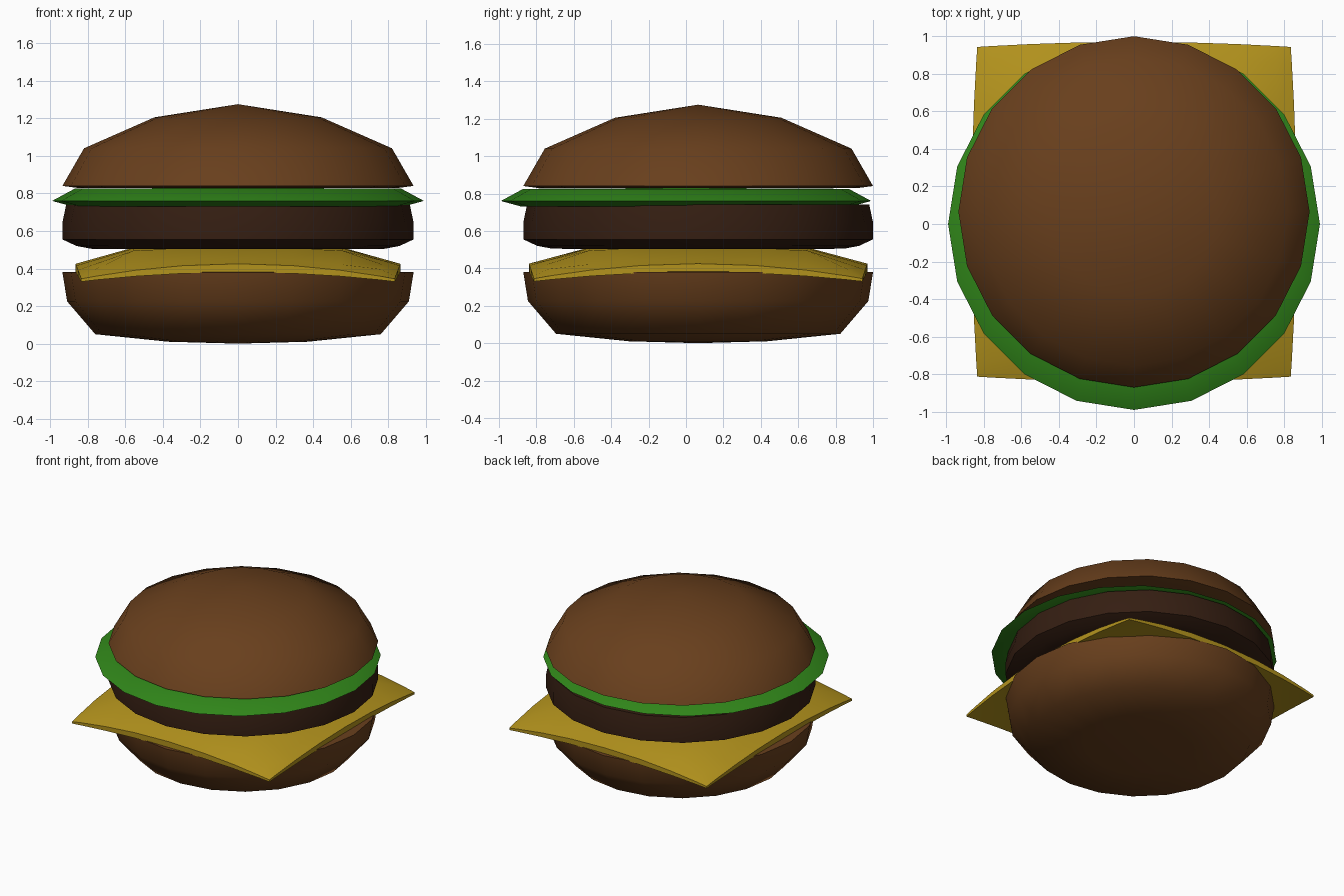
import bpy, bmesh, math

if "Cube" in bpy.data.objects:
    bpy.data.objects.remove(bpy.data.objects["Cube"])

SIDES = 20
OFFSET_Y = 0.065   # buns, patty and cheese sit slightly behind the lettuce


def material(name, rgb):
    m = bpy.data.materials.new(name)
    m.diffuse_color = (*rgb, 1)
    m.use_nodes = True
    m.node_tree.nodes["Principled BSDF"].inputs["Base Color"].default_value = m.diffuse_color
    return m


def finish(name, bm, mat):
    bmesh.ops.recalc_face_normals(bm, faces=bm.faces)
    me = bpy.data.meshes.new(name)
    bm.to_mesh(me)
    bm.free()
    ob = bpy.data.objects.new(name, me)
    bpy.context.collection.objects.link(ob)
    me.materials.append(mat)
    bpy.ops.object.select_all(action='DESELECT')
    ob.select_set(True)
    bpy.context.view_layer.objects.active = ob
    bpy.ops.object.shade_smooth_by_angle(angle=math.radians(50))
    return ob


def lathe(name, profile, mat, cy=OFFSET_Y):
    """Turn (radius, z) points, bottom to top, starting and ending on the axis."""
    bm = bmesh.new()
    rings = []
    for r, z in profile:
        n = SIDES if r > 0 else 1
        rings.append([bm.verts.new((r * math.cos(math.tau * i / SIDES),
                                    cy + r * math.sin(math.tau * i / SIDES), z))
                      for i in range(n)])
    for a, b in zip(rings, rings[1:]):
        for i in range(SIDES):
            j = (i + 1) % SIDES
            quad = [a[i % len(a)], a[j % len(a)], b[j % len(b)], b[i % len(b)]]
            bm.faces.new(list(dict.fromkeys(quad)))
    return finish(name, bm, mat)


bread = material("bread", (0.14, 0.05, 0.012))
meat = material("meat", (0.035, 0.013, 0.006))
green = material("green", (0.03, 0.24, 0.01))
yellow = material("yellow", (0.45, 0.29, 0.012))

# Round layers
lathe("bottom_bun", [(0, 0), (0.37, 0.01), (0.76, 0.05), (0.91, 0.225),
                     (0.935, 0.38), (0.80, 0.385), (0, 0.385)], bread)
lathe("patty", [(0, 0.50), (0.78, 0.505), (0.86, 0.52), (0.935, 0.555),
                (0.935, 0.645), (0.915, 0.74), (0, 0.74)], meat)
lathe("lettuce", [(0, 0.73), (0.88, 0.73), (0.99, 0.76), (0.87, 0.825),
                  (0, 0.83)], green, cy=0)
lathe("top_bun", [(0, 0.83), (0.86, 0.83), (0.935, 0.84), (0.82, 1.04),
                  (0.445, 1.205), (0, 1.275)], bread)

# Cheese slice: square slab, thin at the rim, with drooping corners
STEPS = [-1, -0.9, -0.65, -0.35, 0, 0.35, 0.65, 0.9, 1]


def cheese_point(u, v, top):
    rim = max(abs(u), abs(v))
    droop = min(abs(u), abs(v)) ** 2 * rim ** 2
    x = 0.865 * u * (1 - 0.035 * v * v)
    y = 0.905 * v * (1 - 0.03 * u * u)
    edge = max(0, (rim - 0.65) / 0.35)
    if top:
        z = 0.51 - 0.085 * edge - 0.08 * droop
    else:
        z = 0.38 - 0.05 * droop
    return x, OFFSET_Y + y, z


bm = bmesh.new()
n = len(STEPS)
sheets = [[[bm.verts.new(cheese_point(u, v, top)) for v in STEPS] for u in STEPS]
          for top in (False, True)]
for s in sheets:
    for i in range(n - 1):
        for j in range(n - 1):
            bm.faces.new((s[i][j], s[i + 1][j], s[i + 1][j + 1], s[i][j + 1]))
for k in range(n - 1):
    low, high = sheets
    for e in (0, n - 1):
        bm.faces.new((low[k][e], low[k + 1][e], high[k + 1][e], high[k][e]))
        bm.faces.new((low[e][k], low[e][k + 1], high[e][k + 1], high[e][k]))
finish("cheese", bm, yellow)
